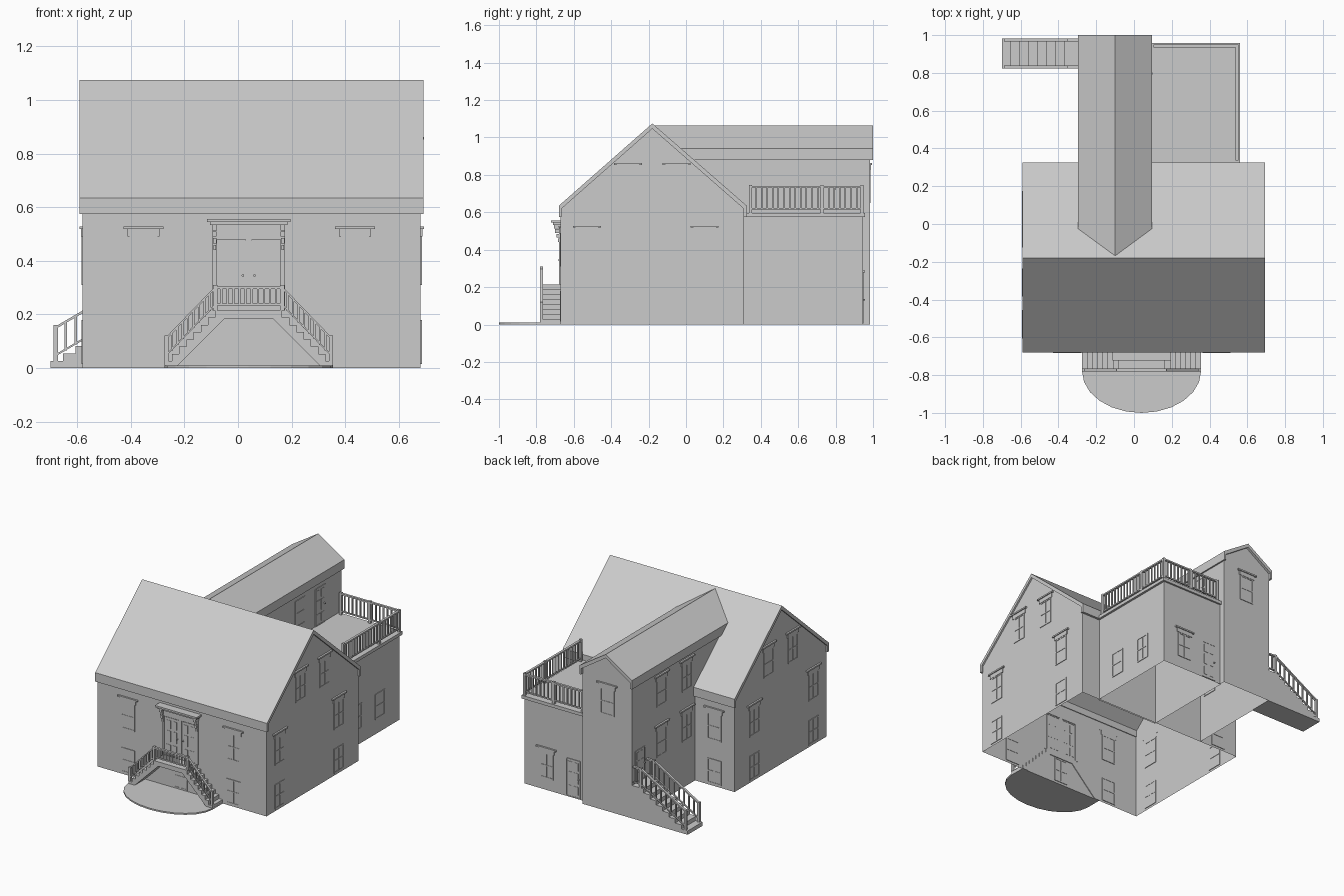
import bpy
import bmesh
import math
from mathutils import Vector

cube = bpy.data.objects.get("Cube")
if cube:
    bpy.data.objects.remove(cube, do_unlink=True)

mat = bpy.data.materials.new("plain_grey")
mat.use_nodes = True
GREY = (0.6, 0.6, 0.6, 1)
mat.diffuse_color = GREY
mat.node_tree.nodes["Principled BSDF"].inputs["Base Color"].default_value = GREY


# Helpers: a frame maps (along wall, outward, up) to world space
def facing(axis, sign=1, off=0):
    if axis == "x":
        return lambda u, n, z: Vector((off + sign * n, u, z))
    return lambda u, n, z: Vector((u, off + sign * n, z))


def flat(u, n, z):
    return Vector((u, z, n))


X, Y = facing("x"), facing("y")


def prism(bm, f, pts, n0, n1):
    a = [bm.verts.new(f(u, n0, z)) for u, z in pts]
    b = [bm.verts.new(f(u, n1, z)) for u, z in pts]
    bm.faces.new(a)
    bm.faces.new(b[::-1])
    for i in range(len(a)):
        j = (i + 1) % len(a)
        bm.faces.new((a[i], b[i], b[j], a[j]))


def box(bm, f, u0, u1, n0, n1, z0, z1):
    prism(bm, f, [(u0, z0), (u1, z0), (u1, z1), (u0, z1)], n0, n1)


def finish(bm, name, drop=None, cut=None):
    bmesh.ops.recalc_face_normals(bm, faces=bm.faces)
    bm.normal_update()
    if drop:
        bmesh.ops.delete(bm, geom=[p for p in bm.faces if drop(p.normal)], context="FACES")
    if cut:
        bmesh.ops.bisect_plane(bm, geom=bm.verts[:] + bm.edges[:] + bm.faces[:],
                               plane_co=cut[0], plane_no=cut[1], clear_inner=True)
    me = bpy.data.meshes.new(name)
    bm.to_mesh(me)
    bm.free()
    me.materials.append(mat)
    bpy.context.collection.objects.link(bpy.data.objects.new(name, me))


def solid(name, f, pts, n0, n1, **kw):
    bm = bmesh.new()
    prism(bm, f, pts, n0, n1)
    finish(bm, name, **kw)


# Main house: open-bottomed walls and a thin roof with deep eaves
not_wall = lambda n: abs(n.z) > 0.1
solid("main_walls", X, [(-.67, 0), (-.67, .63), (-.18, 1.055), (.31, .63), (.31, 0)],
      -.58, .682, drop=not_wall)
solid("main_roof", X, [(-.68, .575), (-.68, .635), (-.18, 1.075), (.325, .635), (.325, .575),
                       (.308, .575), (.308, .62), (-.18, 1.047), (-.665, .62), (-.665, .575)],
      -.591, .693)

# Rear wing, trimmed where it meets the main roof
slope = (Vector((0, -.18, 1.065)), Vector((0, .44, .505)))
wing = [(-.285, 0), (-.285, .93), (-.1, 1.05), (.085, .93), (.085, 0)]
solid("wing_walls", Y, wing, .31, .983, drop=lambda n: not_wall(n) or n.y < -.5)
solid("wing_upper_walls", Y, wing, -.2, .31, drop=lambda n: not_wall(n) or abs(n.y) > .5, cut=slope)
solid("wing_roof", Y, [(-.296, .88), (-.296, .94), (-.1, 1.065), (.095, .94), (.095, .88),
                       (.083, .88), (.083, .92), (-.1, 1.04), (-.283, .92), (-.283, .88)],
      -.2, 1.0, cut=slope)

# Annex with a roof deck
bm = bmesh.new()
box(bm, Y, .08, .545, .3, .945, 0, .58)
finish(bm, "annex_walls", drop=not_wall)
bm = bmesh.new()
box(bm, Y, .08, .56, .305, .957, .575, .597)
finish(bm, "annex_deck")


# Railings
def railing(bm, f, n, start, end, h, count, posts=(0, 1), low=.018):
    (u0, z0), (u1, z1) = start, end

    def bar(top, thick, w):
        prism(bm, f, [(u0, z0 + top - thick), (u1, z1 + top - thick),
                      (u1, z1 + top), (u0, z0 + top)], n - w, n + w)

    def upright(t, w, base, top):
        u, z = u0 + t * (u1 - u0), z0 + t * (z1 - z0)
        box(bm, f, u - w, u + w, n - w, n + w, z + base, z + top)

    bar(h, .01, .008)
    bar(low + .008, .008, .005)
    for i in range(1, count):
        upright(i / count, .004, low, h - .005)
    for t in posts:
        upright(t, .008, 0, h + .004)


bm = bmesh.new()
railing(bm, X, .545, (.345, .597), (.942, .597), .145, 20, (0, .64, 1))
railing(bm, Y, .942, (.11, .597), (.545, .597), .145, 15, (0, .5, 1))
finish(bm, "deck_railing")

# Front double stair, open beneath the landing
CX = .04
half = [(.125, .215)]
for i in range(7):
    u, z = half[-1]
    half += [(u, z - .027), (u + .027, z - .027)]
half += [(.314, 0), (.275, 0), (.09, .185)]
solid("front_stairs", Y, [(CX + u, z) for u, z in half] + [(CX - u, z) for u, z in half[::-1]],
      -.78, -.665)

bm = bmesh.new()
railing(bm, Y, -.772, (CX - .125, .215), (CX + .125, .215), .09, 11)
for s in (-1, 1):
    railing(bm, Y, -.772, (CX + s * .125, .215), (CX + s * .307, .027), .09, 9, (1,))
finish(bm, "front_stair_railing")

# Rounded paving in front of the stair
arc = [(CX + .315 * math.cos(t), -.78 - .22 * math.sin(t))
       for t in (math.pi * i / 12 for i in range(13))]
solid("front_paving", flat, arc + [(CX - .315, -.67), (CX + .315, -.67)], 0, .01)

# Side stair against the rear wing
side = [(-.28, 0), (-.70, 0)]
for i in range(8):
    z = .026 + i * .028
    side += [(-.70 + i * .047, z), (-.70 + (i + 1) * .047, z)]
side += [(-.28, side[-1][1])]
solid("side_stairs", Y, side, .823, .982)
bm = bmesh.new()
for n in (.832, .973):
    railing(bm, Y, n, (-.68, .026), (-.345, .222), .13, 9)
    railing(bm, Y, n, (-.345, .222), (-.29, .222), .13, 2, ())
finish(bm, "side_stair_railing")


# Windows and doors: thin frames, sashes and stepped lintels
def frame(bm, f, u, z0, z1, w, t=.008):
    for s in (-1, 1):
        box(bm, f, u + s * w, u + s * (w - t), -.004, .004, z0, z1)
    for z in (z0, z1 - t):
        box(bm, f, u - w, u + w, -.004, .004, z, z + t)


def window(bm, f, u, z0, z1, lintel=True, w=.052):
    mid = (z0 + z1) / 2
    frame(bm, f, u, z0, z1, w)
    box(bm, f, u - w, u + w, -.002, .0015, z0, z1)
    box(bm, f, u - w, u + w, -.004, .004, mid - .004, mid + .004)
    box(bm, f, u - .002, u + .002, -.003, .003, z0, z1)
    if lintel:
        box(bm, f, u - .06, u + .06, -.002, .006, z1, z1 + .028)
        box(bm, f, u - .075, u + .075, -.002, .012, z1 + .028, z1 + .038)


def door(bm, f, u, z0, z1, knob, w=.052):
    frame(bm, f, u, z0, z1, w, .005)
    box(bm, f, u - w, u + w, -.002, .002, z0, z1)
    rows = [(.08, .3), (.38, .66), (.72, .93)]
    for a, b in rows:
        for s in (-1, 1):
            box(bm, f, u + s * .008, u + s * .038, -.003, .004,
                z0 + a * (z1 - z0), z0 + b * (z1 - z0))
    k, kz = u + knob * .042, z0 + .5 * (z1 - z0)
    prism(bm, f, [(k + .005 * math.cos(a), kz + .005 * math.sin(a))
                  for a in (i * math.pi / 4 for i in range(8))], 0, .012)


LOW, MID, HIGH = (.015, .18), (.31, .49), (.65, .825)

# Front wall
front = facing("y", -1, -.67)
bm = bmesh.new()
for u in (-.353, .437):
    window(bm, front, u, *LOW, lintel=False)
    window(bm, front, u, *MID)
window(bm, front, CX, *LOW, lintel=False)
finish(bm, "front_windows")

# Both gable walls
for name, f in (("left", facing("x", 1, .682)), ("right", facing("x", -1, -.58))):
    bm = bmesh.new()
    for u in (-.53, .10):
        window(bm, f, u, *LOW, lintel=False)
        window(bm, f, u, *MID)
    for u in (-.31, -.05):
        window(bm, f, u, *HIGH)
    finish(bm, name + "_gable_windows")

# Rear walls
bm = bmesh.new()
back = facing("y", 1, .31)
window(bm, back, -.43, *LOW, lintel=False)
window(bm, back, -.43, *MID)
window(bm, facing("y", 1, .983), -.1, *HIGH)
annex_back = facing("y", 1, .945)
window(bm, annex_back, .38, .08, .25)
door(bm, annex_back, .18, .005, .26, -1)
annex_side = facing("x", 1, .545)
for u in (.49, .735):
    window(bm, annex_side, u, .10, .27, lintel=False)
finish(bm, "rear_windows_and_door")

# Wing side walls
bm = bmesh.new()
wing_right = facing("x", -1, -.285)
for u in (.40, .67):
    window(bm, wing_right, u, *MID)
    window(bm, wing_right, u, *HIGH)
door(bm, wing_right, .9, .224, .44, -1)
wing_left = facing("x", 1, .085)
window(bm, wing_left, .54, .67, .85, lintel=False)
door(bm, wing_left, .755, .597, .85, 1)
finish(bm, "wing_windows_and_doors")

# Front entrance: double door, pilasters, brackets and hood
bm = bmesh.new()
for s in (-1, 1):
    door(bm, front, CX + s * .064, .215, .475, -s)
    box(bm, front, CX + s * .118, CX + s * .135, -.003, .008, .215, .49)
    for w, n, z in ((.010, .014, .44), (.012, .022, .465), (.015, .03, .49), (.018, .036, .513)):
        box(bm, front, CX + s * (.127 - w / 2), CX + s * (.127 + w / 2), 0, n, z, z + .02)
box(bm, front, CX - .012, CX + .012, -.003, .006, .215, .48)
box(bm, front, CX - .135, CX + .135, -.003, .01, .48, .535)
box(bm, front, CX - .145, CX + .145, 0, .042, .533, .545)
box(bm, front, CX - .155, CX + .155, 0, .052, .545, .557)
finish(bm, "front_entrance")
